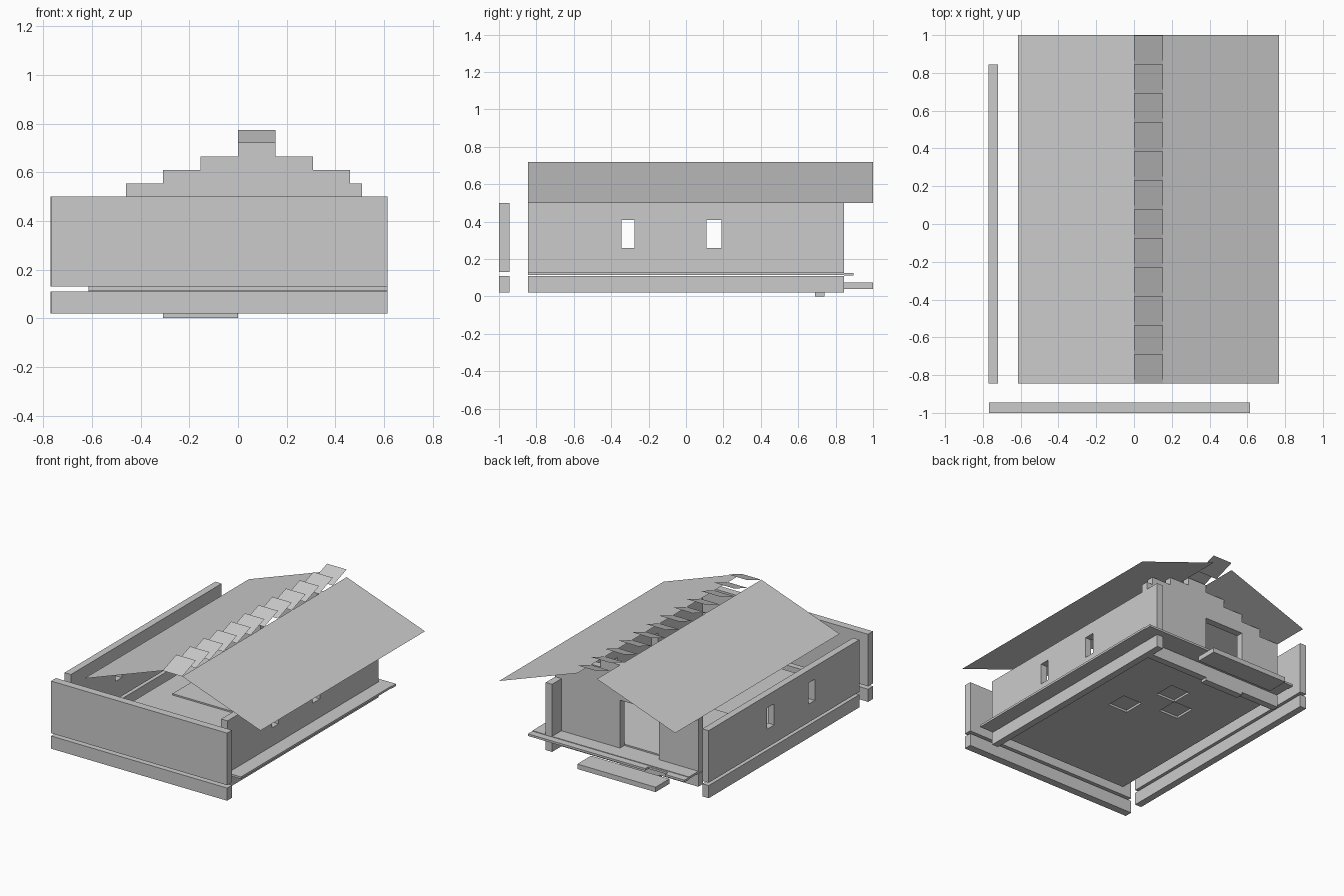
import bpy, bmesh
from mathutils import Vector

if "Cube" in bpy.data.objects:
    bpy.data.objects.remove(bpy.data.objects["Cube"], do_unlink=True)

U = 0.1537          # module of the building
GREY = (0.6, 0.6, 0.6, 1)
mat = bpy.data.materials.new("plain_grey")
mat.use_nodes = True
mat.diffuse_color = GREY
mat.node_tree.nodes["Principled BSDF"].inputs["Base Color"].default_value = GREY


def finish(name, bm, solid=True):
    if solid:
        bmesh.ops.recalc_face_normals(bm, faces=bm.faces)
    mesh = bpy.data.meshes.new(name)
    bm.to_mesh(mesh)
    bm.free()
    mesh.materials.append(mat)
    obj = bpy.data.objects.new(name, mesh)
    bpy.context.collection.objects.link(obj)
    return obj


def box(name, x, y, z):
    bm = bmesh.new()
    bmesh.ops.create_cube(bm, size=1)
    for v in bm.verts:
        v.co = [r[0] if c < 0 else r[1] for c, r in zip(v.co, (x, y, z))]
    return finish(name, bm)


def panel(name, axis, span, us, vs, keep):
    """Slab across one axis, made of the grid cells that pass the keep rule."""
    bm = bmesh.new()

    def point(u, v):
        co = [u, v]
        co.insert(axis, span[0])
        return bm.verts.new(co)

    us, vs = sorted(us), sorted(vs)
    grid = [[point(u, v) for v in vs] for u in us]
    for i in range(len(us) - 1):
        for j in range(len(vs) - 1):
            if keep((us[i] + us[i + 1]) / 2, (vs[j] + vs[j + 1]) / 2):
                bm.faces.new((grid[i][j], grid[i + 1][j],
                              grid[i + 1][j + 1], grid[i][j + 1]))
    out = bmesh.ops.extrude_face_region(bm, geom=bm.faces[:])
    step = Vector((0, 0, 0))
    step[axis] = span[1] - span[0]
    moved = [g for g in out["geom"] if isinstance(g, bmesh.types.BMVert)]
    bmesh.ops.translate(bm, verts=moved, vec=step)
    bmesh.ops.delete(bm, geom=[v for v in bm.verts if not v.link_faces], context="VERTS")
    return finish(name, bm)


def sheet(name, corners):
    bm = bmesh.new()
    bm.faces.new([bm.verts.new(c) for c in corners])
    return finish(name, bm, False)


FRONT, BACK = -5.5 * U, 5.5 * U
BASE, WALL = (0.02, 0.11), (0.13, 0.5)
RIDGE = 0.72

# Detached front wall and its footing
for name, z in (("front_base", BASE), ("front_wall", WALL)):
    box(name, (-5 * U, 4 * U), (-1.0, -0.945), z)

# Side walls with two windows each, over their footings
windows = ((-0.345, -0.275), (0.11, 0.19))
sill, head = 0.26, 0.41


def side_solid(y, z):
    return not (sill < z < head and any(a < y < b for a, b in windows))


for side, x in (("left", (0.46, 0.51)), ("right", (-0.77, -0.72))):
    box(side + "_base", x, (FRONT, BACK), BASE)
    panel(side + "_wall", 0, x, [FRONT, BACK, *windows[0], *windows[1]],
          [*WALL, sill, head], side_solid)

# Stepped back gable with a doorway
layer = (RIDGE - WALL[1]) / 4
door_top = 0.47


def gable_solid(x, z):
    if z < WALL[1]:
        return not (-2 * U < x < 0 and z < door_top)
    row = int((z - WALL[1]) / layer)
    return abs(x - U / 2) < (3.5 - row) * U


gable_y = (0.69, 0.74)
panel("back_gable", 1, gable_y, [i * U for i in range(-4, 4)] + [0.51],
      [WALL[0], door_top] + [WALL[1] + i * layer for i in range(5)], gable_solid)
box("back_base", (-4 * U, 0.46), gable_y, BASE)
box("threshold_footing", (-2 * U, 0), gable_y, (0, BASE[0]))

# Floor slab with three square openings, covered by a raised floor plate
openings = ((0.5, 0), (-0.5, 2), (-1.5, 1))


def floor_solid(x, y):
    return not any(abs(x / U - a) < 0.5 and abs(y / U - b) < 0.5 for a, b in openings)


panel("floor", 2, (0.115, 0.13), [i * U for i in range(-4, 5)],
      [(i + 0.5) * U for i in range(-6, 6)], floor_solid)
box("raised_floor", (-3 * U, 3 * U), (-0.5 * U, 4.5 * U), (0.13, 0.14))

# Porch edge boards and entrance step
for i, (x0, x1, y1) in enumerate(((-4, -3, 0.895), (-3, -2, 0.86), (-2, 4, 0.895))):
    box("porch_board_%d" % i, (x0 * U, x1 * U), (BACK, y1), (0.111, 0.126))
box("entrance_step", (-3 * U, U), (BACK, 1.0), (0.04, 0.075))

# Thin roof slopes either side of the open ridge
for name, ridge_x, eave_x in (("right_roof", 0, -4 * U), ("left_roof", U, 5 * U)):
    pts = [(ridge_x, FRONT, RIDGE), (eave_x, FRONT, WALL[1]),
           (eave_x, 1.0, WALL[1]), (ridge_x, 1.0, RIDGE)]
    sheet(name, pts[::-1] if eave_x < 0 else pts)

# Tilted ridge tiles
for i in range(12):
    y = FRONT + i * U
    sheet("ridge_tile_%d" % i, [(0, y, RIDGE), (U, y, RIDGE),
                                (U, y + U, RIDGE + layer), (0, y + U, RIDGE + layer)])
